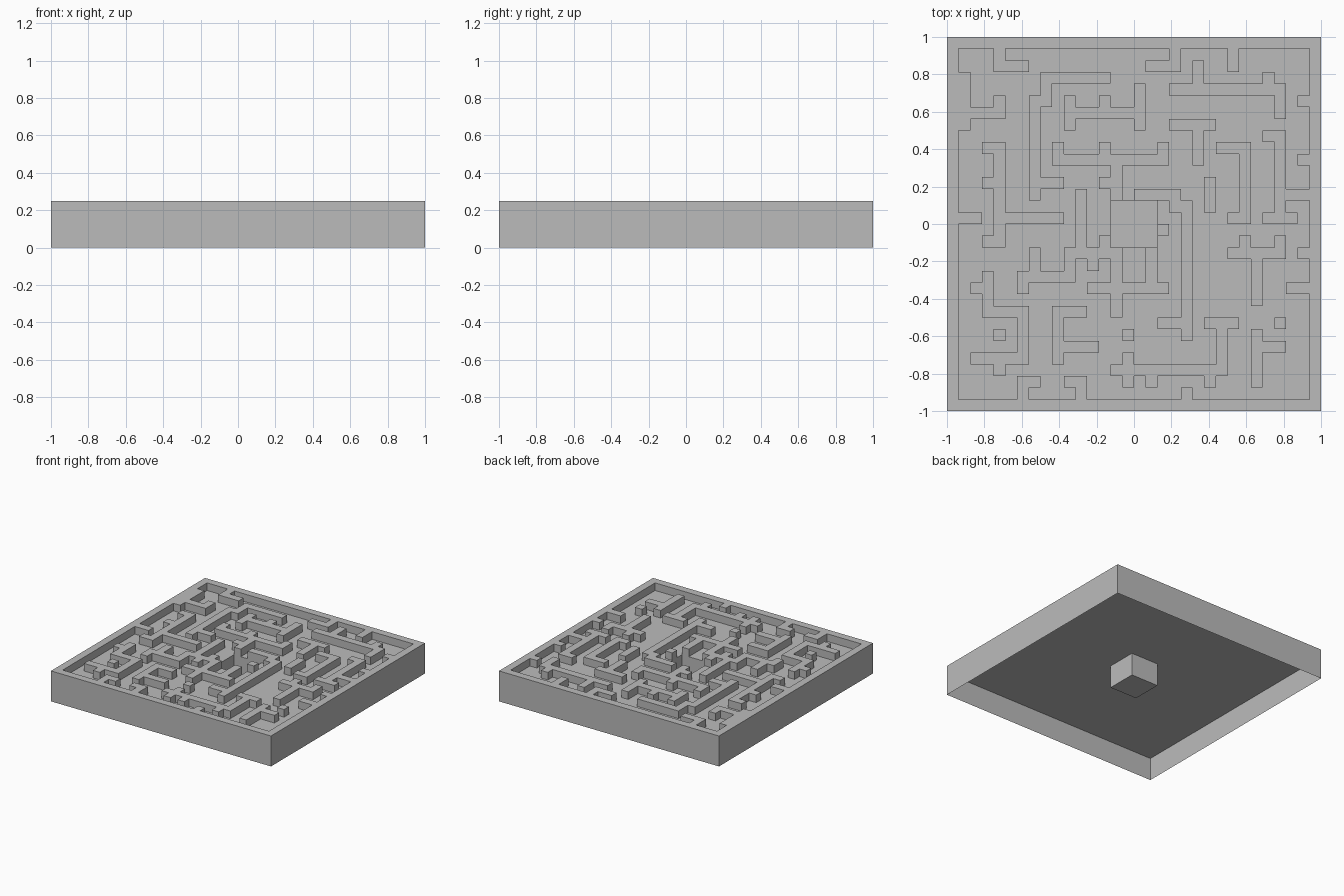
import bpy, bmesh

cube = bpy.data.objects.get("Cube")
if cube:
    bpy.data.objects.remove(cube, do_unlink=True)

N = 32
CELL = 2 / N
FLOOR, TOP = 0.1875, 0.25
STEP = {"N": (0, -1), "S": (0, 1), "E": (1, 0), "W": (-1, 0)}

stone = bpy.data.materials.new("plain grey")
stone.use_nodes = True
grey = (0.5, 0.5, 0.5, 1)
stone.diffuse_color = grey
stone.node_tree.nodes["Principled BSDF"].inputs["Base Color"].default_value = grey


def trace(col, row, steps=""):
    """Cells of a wall that starts in one cell and walks by compass steps."""
    path = [(col, row)]
    for s in steps:
        col, row = col + STEP[s][0], row + STEP[s][1]
        path.append((col, row))
    return path


# Walls of the back left quarter (columns from the left, rows from the back)
back_left = [
    (1, 3, "SSSS"), (2, 6, "EEN"), (4, 1, "SEE"), (1, 15, "E"),
    (13, 3, "WWWWWSSWSSSSSSSS"), (8, 12, "E"),
    (10, 5, "SS"), (11, 6, "EEEEE"), (16, 4, "SSS"),
    (3, 9, "ESSSSSSSSW"), (5, 15, "EEEE"),
    (9, 9, "SEEEEEEEEEN"), (14, 11, "SS"),
]
# Walls around the central pit
centre = [
    (11, 13, "SSSSSEEESSSSS"), (12, 21, "EEEEEE"), (17, 18, "SS"),
    (10, 18, "SSWWWWS"), (7, 18, "S"),
    (16, 13, "EEESESSSSSSSSSSS"), (18, 24, "E"),
]
# Walls of the back right quarter
back_right = [
    (17, 2, "EEN"), (24, 1, "S"), (21, 2, "S"), (19, 4, "EEEEEEEEESS"),
    (19, 7, "EEE"), (21, 8, "SS"), (22, 12, "SS"),
    (27, 8, "ESSSSSSSW"), (29, 13, "E"), (23, 9, "EESSSSSSW"),
]
# Walls of the front half
front = [
    (24, 18, "EEEEN"), (26, 19, "SSS"), (29, 21, "E"),
    (22, 24, "EE"), (23, 25, "SSSWWWWWWWWW"),
    (26, 25, "SSSS"), (27, 26, "E"),
    (3, 20, "SSSEEESSSSWWWW"), (11, 23, "WWSSSS"), (10, 26, "EE"),
    (6, 30, "NE"), (10, 29, "ES"),
]
# Single blocks and short stubs
posts = [
    (3, 12), (13, 5), (13, 9), (13, 12), (13, 17), (12, 19), (18, 16),
    (27, 3), (30, 5), (30, 10), (29, 15), (25, 17), (30, 18), (28, 24),
    (15, 25), (15, 27), (15, 29), (17, 29), (22, 29), (20, 30),
    (2, 21), (4, 25), (4, 28),
]

board = {(c, r) for c in range(N) for r in range(N)}
rim = {(c, r) for c, r in board if {c, r} & {0, N - 1}}
well = {(c, r) for c, r in board if 14 <= c < 18 and 14 <= r < 18}
walls = rim.union(*(trace(*w) for w in back_left + centre + back_right + front + posts))


def corner(col, row):
    return -1 + col * CELL, 1 - row * CELL


def quad(bm, points):
    bm.faces.new([bm.verts.new(p) for p in points])


def tops(bm, cells, z):
    """Upward-facing squares over the cells."""
    for c, r in cells:
        around = ((c, r), (c, r + 1), (c + 1, r + 1), (c + 1, r))
        quad(bm, [(*corner(*p), z) for p in around])


def sides(bm, cells, low, high, inward=False):
    """Upright faces round the cells, down to the ground at the board's edge."""
    for c, r in cells:
        edges = {"N": ((c + 1, r), (c, r)), "S": ((c, r + 1), (c + 1, r + 1)),
                 "W": ((c, r), (c, r + 1)), "E": ((c + 1, r + 1), (c + 1, r))}
        for way, ends in edges.items():
            near = (c + STEP[way][0], r + STEP[way][1])
            if near in cells:
                continue
            base = low if near in board else 0
            p, q = (corner(*e) for e in (reversed(ends) if inward else ends))
            quad(bm, [(*p, base), (*q, base), (*q, high), (*p, high)])


def finish(bm, name):
    """Weld the squares, merge flat areas and make the object."""
    bmesh.ops.remove_doubles(bm, verts=bm.verts, dist=0.001)
    bmesh.ops.dissolve_limit(bm, angle_limit=0.02, verts=bm.verts, edges=bm.edges)
    mesh = bpy.data.meshes.new(name)
    bm.to_mesh(mesh)
    bm.free()
    mesh.materials.append(stone)
    bpy.context.collection.objects.link(bpy.data.objects.new(name, mesh))


# Thin floor panel, open below
bm = bmesh.new()
tops(bm, board - well, FLOOR)
finish(bm, "floor_panel")

# Square well sunk in the middle
bm = bmesh.new()
tops(bm, well, 0)
sides(bm, well, 0, FLOOR, inward=True)
finish(bm, "centre_pit")

# Maze walls, with the rim running down as the outer skirt
bm = bmesh.new()
tops(bm, walls, TOP)
sides(bm, walls, FLOOR, TOP)
finish(bm, "maze_walls_and_skirt")
